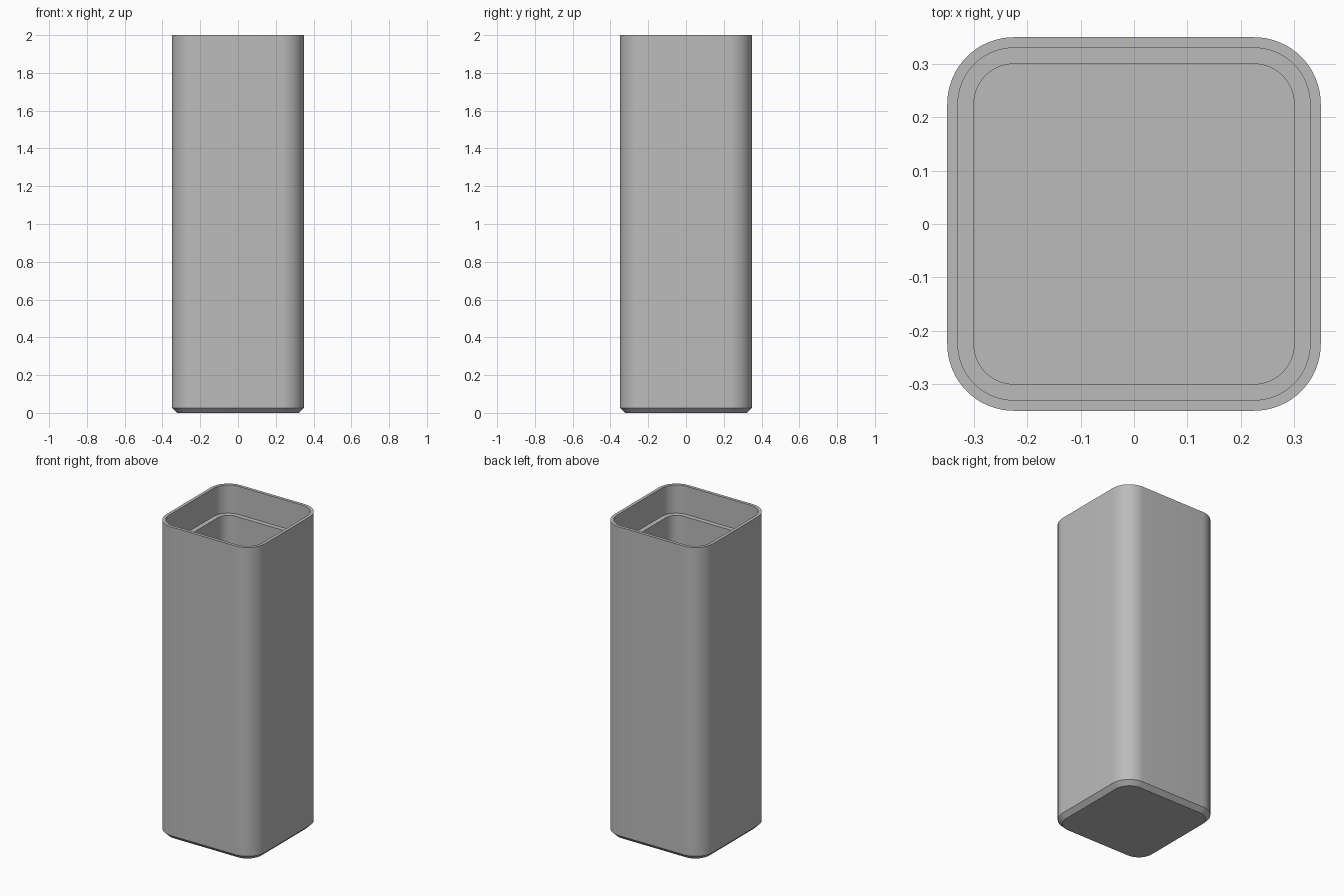
import bpy
import bmesh
from math import cos, sin, pi, radians

cube = bpy.data.objects.get("Cube")
if cube:
    bpy.data.objects.remove(cube, do_unlink=True)

CORE = 0.225      # half distance between the corner arc centres
STEPS = 16        # segments in each corner arc


def material(name, rgb):
    mat = bpy.data.materials.new(name)
    mat.use_nodes = True
    mat.diffuse_color = (*rgb, 1)
    bsdf = next(n for n in mat.node_tree.nodes if n.type == 'BSDF_PRINCIPLED')
    bsdf.inputs["Base Color"].default_value = (*rgb, 1)
    return mat


def rounded_ring(bm, half, z):
    """Rounded square loop whose corners share the same centres."""
    radius = half - CORE
    ring = []
    for corner in range(4):
        mid = pi / 4 + corner * pi / 2
        cx = CORE if cos(mid) > 0 else -CORE
        cy = CORE if sin(mid) > 0 else -CORE
        for i in range(STEPS + 1):
            a = corner * pi / 2 + i / STEPS * pi / 2
            ring.append(bm.verts.new((cx + radius * cos(a), cy + radius * sin(a), z)))
    return ring


# Profile (half width, height): base, chamfer, wall, rim, ledge, cavity floor
profile = [(0.323, 0), (0.35, 0.027), (0.35, 2), (0.33, 2),
           (0.33, 1.82), (0.30, 1.82), (0.30, 0.05)]

bm = bmesh.new()
rings = [rounded_ring(bm, half, z) for half, z in profile]
for low, high in zip(rings, rings[1:]):
    for i in range(len(low)):
        j = (i + 1) % len(low)
        bm.faces.new((low[i], low[j], high[j], high[i]))
bm.faces.new(rings[0][::-1])   # underside
bm.faces.new(rings[-1])        # cavity floor

mesh = bpy.data.meshes.new("container")
bm.to_mesh(mesh)
bm.free()
mesh.materials.append(material("plain grey", (0.5, 0.5, 0.5)))
container = bpy.data.objects.new("container", mesh)
bpy.context.collection.objects.link(container)

# Smooth corners, crisp rim and chamfer edges
bpy.ops.object.select_all(action='DESELECT')
container.select_set(True)
bpy.context.view_layer.objects.active = container
bpy.ops.object.shade_smooth_by_angle(angle=radians(30))
